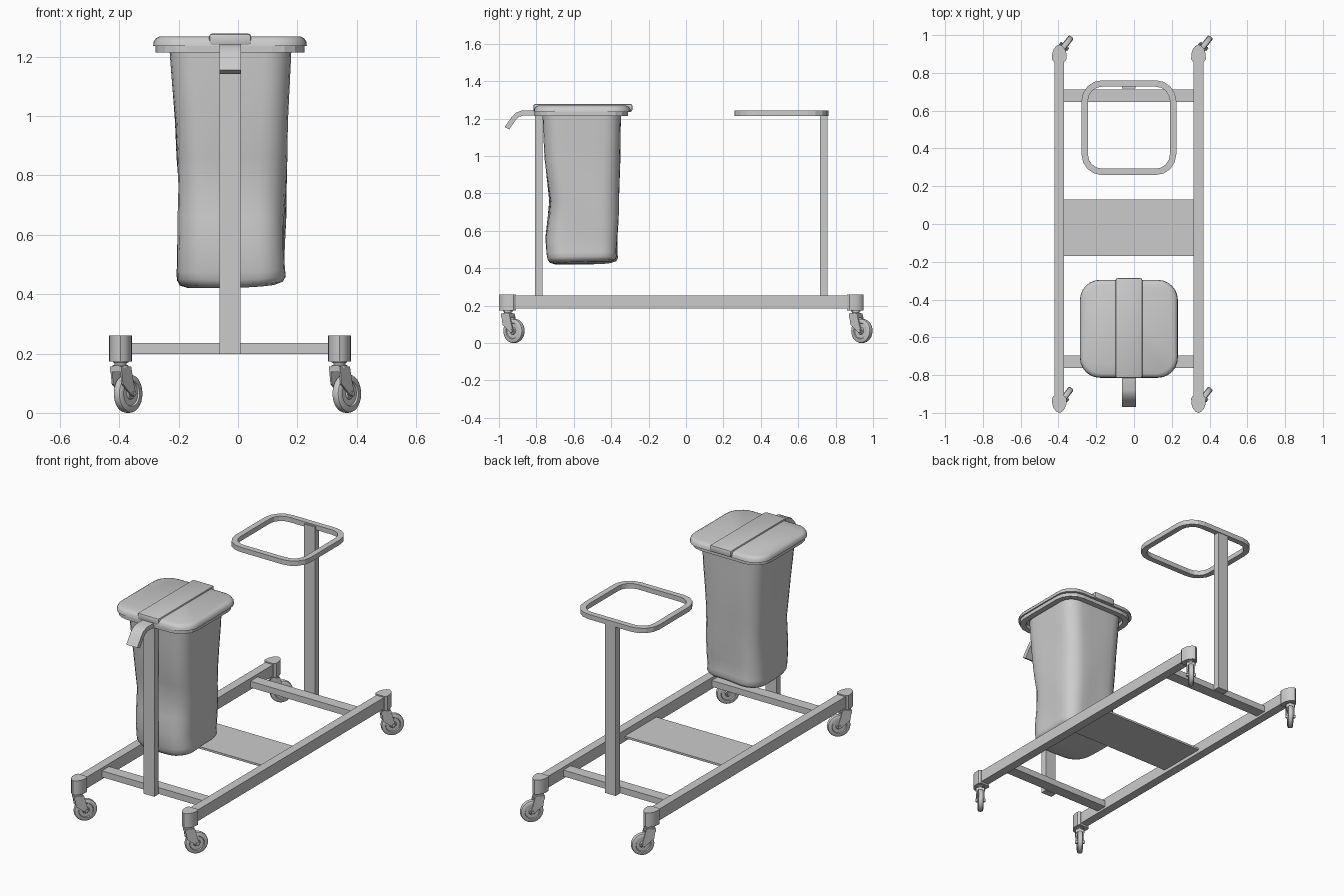
import bpy, bmesh
from math import sin, cos, pi, radians
from mathutils import Matrix, Vector

if "Cube" in bpy.data.objects:
    bpy.data.objects.remove(bpy.data.objects["Cube"])

CX, CY = -0.027, -0.025   # centre of the trolley frame


def finish(name, bm, matrix=None, smooth=True, angle=35):
    bmesh.ops.recalc_face_normals(bm, faces=bm.faces)
    me = bpy.data.meshes.new(name)
    bm.to_mesh(me)
    bm.free()
    if smooth:
        for p in me.polygons:
            p.use_smooth = True
        me.set_sharp_from_angle(angle=radians(angle))
    ob = bpy.data.objects.new(name, me)
    bpy.context.collection.objects.link(ob)
    if matrix:
        ob.matrix_world = matrix
    return ob


def loft(name, loops, closed=False, matrix=None, smooth=True, angle=35):
    """Skin equal-length loops; closed joins last to first, otherwise ends are capped."""
    bm = bmesh.new()
    rings = [[bm.verts.new(p) for p in lp] for lp in loops]
    pairs = list(zip(rings, rings[1:])) + ([(rings[-1], rings[0])] if closed else [])
    for a, b in pairs:
        n = len(a)
        for i in range(n):
            bm.faces.new((a[i], a[(i + 1) % n], b[(i + 1) % n], b[i]))
    if not closed:
        bm.faces.new(rings[0])
        bm.faces.new(rings[-1])
    return finish(name, bm, matrix, smooth, angle)


def box(name, x0, x1, y0, y1, z0, z1, bevel=0, matrix=None):
    bm = bmesh.new()
    bmesh.ops.create_cube(bm, size=1)
    for v in bm.verts:
        v.co = Vector(((x0 + x1) / 2 + v.co.x * (x1 - x0),
                       (y0 + y1) / 2 + v.co.y * (y1 - y0),
                       (z0 + z1) / 2 + v.co.z * (z1 - z0)))
    if bevel:
        bmesh.ops.bevel(bm, geom=bm.edges[:], offset=bevel, segments=2,
                        affect='EDGES', profile=0.5)
    return finish(name, bm, matrix, smooth=bool(bevel))


def rounded(x0, x1, y0, y1, r, z, seg=5, side=0):
    """Rounded rectangle loop, with optional extra points along the sides."""
    pts = []
    for k, (cx, cy) in enumerate(((x1 - r, y1 - r), (x0 + r, y1 - r),
                                  (x0 + r, y0 + r), (x1 - r, y0 + r))):
        for i in range(seg + 1):
            a = (k + i / seg) * pi / 2
            pts.append(Vector((cx + r * cos(a), cy + r * sin(a), z)))
    if not side:
        return pts
    out = []
    for i, p in enumerate(pts):
        out.append(p)
        if i % (seg + 1) == seg:
            q = pts[(i + 1) % len(pts)]
            out += [p.lerp(q, j / (side + 1)) for j in range(1, side + 1)]
    return out


def square(cy, h, r, z, seg=5):
    return rounded(CX - h, CX + h, cy - h, cy + h, r, z, seg)


def circle(r, t, n, axis='Z'):
    ang = [2 * pi * i / n for i in range(n)]
    if axis == 'Y':
        return [(r * cos(a), t, r * sin(a)) for a in ang]
    return [(r * cos(a), r * sin(a), t) for a in ang]


# Swivel caster: housing on the rail end, stem, fork, wheel and axle
def caster(tag, x, s):
    y = CY + s * 0.93
    half = ((-0.045, 0.030), (-0.032, 0.039), (0.0, 0.037), (0.022, 0.029), (0.038, 0.016))
    outline = [(w, u) for u, w in half] + [(0, 0.045)] + [(-w, u) for u, w in reversed(half)]
    loft("caster_housing_" + tag,
         [[(x + w, y + s * u, z) for w, u in outline] for z in (0.174, 0.26)])

    m = Matrix.Translation((x, y + 0.003, 0)) @ Matrix.Rotation(radians(52), 4, 'Z')
    loft("caster_stem_" + tag,
         [circle(r, z, 20) for r, z in ((0.027, 0.152), (0.027, 0.160), (0.020, 0.162),
                                        (0.020, 0.168), (0.026, 0.170), (0.026, 0.176))],
         matrix=m)
    prof = ((-0.027, 0.157), (0.027, 0.157), (0.040, 0.105), (0.052, 0.068),
            (0.048, 0.056), (0.036, 0.055), (-0.018, 0.097))
    for k in (-1, 1):
        loft("caster_fork_%s_%s" % (tag, "a" if k < 0 else "b"),
             [[(u, k * t, z) for u, z in prof] for t in (0.0175, 0.024)],
             matrix=m, smooth=False)
    box("caster_fork_bridge_" + tag, -0.027, 0.027, -0.024, 0.024, 0.137, 0.157, matrix=m)

    mw = m @ Matrix.Translation((0.041, 0, 0.065))
    side = ((0.016, 0.016), (0.020, 0.010), (0.040, 0.010), (0.043, 0.016),
            (0.057, 0.016), (0.063, 0.012), (0.065, 0.005))
    lathe = [(r, -t) for r, t in side] + [(r, t) for r, t in reversed(side)]
    loft("caster_wheel_" + tag, [circle(r, t, 28, 'Y') for r, t in lathe], matrix=mw)
    loft("caster_axle_" + tag, [circle(0.009, t, 12, 'Y') for t in (-0.028, 0.028)], matrix=mw)


# Base frame: two rails, two cross bars, centre plate
for tag, s in (("left", -1), ("right", 1)):
    x = CX + s * 0.3685
    box("side_rail_" + tag, x - 0.026, x + 0.026, CY - 0.925, CY + 0.925, 0.185, 0.253)
    caster(tag + "_front", x, -1)
    caster(tag + "_back", x, 1)
for tag, s in (("front", -1), ("back", 1)):
    y = CY + s * 0.704
    box("cross_bar_" + tag, CX - 0.345, CX + 0.345, y - 0.034, y + 0.034, 0.198, 0.236)
    y = CY + s * 0.762
    box("post_" + tag, CX - 0.036, CX + 0.036, y - 0.02, y + 0.02, 0.198, 1.235)
    # Bag hoop at the top of the post
    y = CY + s * 0.535
    o, i = (0.251, 0.11), (0.217, 0.075)
    loft("bag_hoop_" + tag, [square(y, *o, 1.214, 4), square(y, *o, 1.243, 4),
                             square(y, *i, 1.243, 4), square(y, *i, 1.214, 4)],
         closed=True, smooth=False)
box("centre_plate", CX - 0.345, CX + 0.345, -0.17, 0.13, 0.205, 0.217)

# Lid with raised centre band
LY = -0.555
loft("lid", [square(LY, h, r, z, 6) for h, r, z in (
    (0.250, 0.10, 1.236), (0.259, 0.105, 1.236), (0.257, 0.105, 1.252),
    (0.250, 0.10, 1.262), (0.236, 0.09, 1.269))], angle=40)
box("lid_band", -0.097, 0.044, -0.816, -0.287, 1.237, 1.278, bevel=0.009)

# Curved push handle behind the lid
handle = ((-0.79, 1.243), (-0.88, 1.243), (-0.91, 1.231), (-0.932, 1.208), (-0.97, 1.155),
          (-0.945, 1.142), (-0.914, 1.188), (-0.895, 1.208), (-0.872, 1.217), (-0.79, 1.217))
loft("handle", [[(x, y, z) for y, z in handle] for x in (-0.063, 0.01)])

# Soft hanging bag with slight sag and folds
levels = ((1.225, -.231, .180, -.767, -.348), (1.10, -.221, .174, -.762, -.350),
          (0.98, -.211, .167, -.755, -.352), (0.86, -.206, .164, -.741, -.357),
          (0.76, -.201, .161, -.728, -.361), (0.66, -.200, .159, -.737, -.363),
          (0.56, -.201, .157, -.748, -.367), (0.48, -.203, .158, -.741, -.370),
          (0.455, -.202, .160, -.736, -.366), (0.437, -.192, .150, -.726, -.375),
          (0.428, -.165, .125, -.700, -.400), (0.428, -.09, .05, -.62, -.48))
bag = []
for z, x0, x1, y0, y1 in levels:
    r = min(0.09, (x1 - x0) * 0.3)
    loop = rounded(x0, x1, y0, y1, r, z, 5, 3)
    fold = max(0.0, min(1.0, (1.15 - z) / 0.5))
    for p in loop:
        p.x += 0.004 * fold * sin(13 * p.y + 11 * z)
        p.y += 0.004 * fold * sin(17 * p.x + 9 * z)
        if z < 0.5:
            p.z += 0.008 * sin(8 * p.x + 6 * (p.y + 0.55))
    bag.append(loop)
loft("bag", bag, angle=60)
